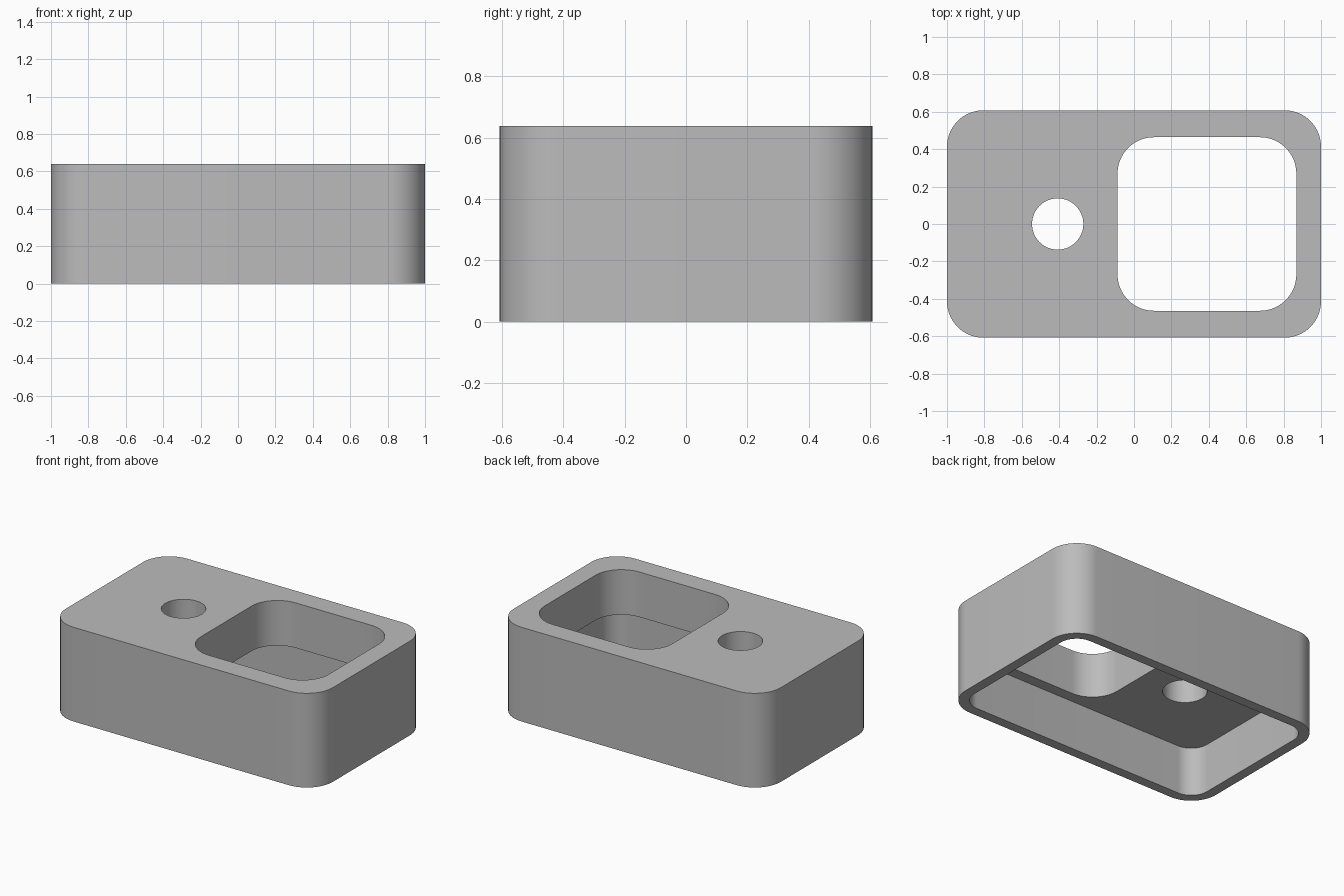
import bpy, bmesh
from math import radians, sin, cos, pi

cube = bpy.data.objects.get("Cube")
if cube:
    bpy.data.objects.remove(cube, do_unlink=True)

HALF_X, HALF_Y, HEIGHT = 1.0, 0.608, 0.638
CORNER, WALL, CEILING = 0.195, 0.068, 0.333

grey = bpy.data.materials.new("plain grey")
grey.use_nodes = True
colour = (0.5, 0.5, 0.5, 1)
grey.diffuse_color = colour
grey.node_tree.nodes["Principled BSDF"].inputs["Base Color"].default_value = colour


def rounded_prism(name, x, y, half_x, half_y, radius, bottom, top, steps=16):
    """Upright prism with a rounded rectangle outline."""
    bm = bmesh.new()
    ring = []
    for quarter, (sx, sy) in enumerate([(1, 1), (-1, 1), (-1, -1), (1, -1)]):
        for i in range(steps + 1):
            a = (quarter + i / steps) * pi / 2
            ring.append(bm.verts.new((x + sx * (half_x - radius) + radius * cos(a),
                                      y + sy * (half_y - radius) + radius * sin(a),
                                      bottom)))
    bmesh.ops.remove_doubles(bm, verts=ring, dist=1e-5)
    base = bm.faces.new([v for v in ring if v.is_valid])
    wall = bmesh.ops.extrude_face_region(bm, geom=[base], use_keep_orig=True)
    raised = [g for g in wall["geom"] if isinstance(g, bmesh.types.BMVert)]
    bmesh.ops.translate(bm, verts=raised, vec=(0, 0, top - bottom))
    bmesh.ops.recalc_face_normals(bm, faces=bm.faces)
    mesh = bpy.data.meshes.new(name)
    bm.to_mesh(mesh)
    bm.free()
    mesh.materials.append(grey)
    obj = bpy.data.objects.new(name, mesh)
    bpy.context.collection.objects.link(obj)
    return obj


# Solid block with rounded upright corners
body = rounded_prism("body", 0, 0, HALF_X, HALF_Y, CORNER, 0, HEIGHT)

# Hollow underside, rounded square opening and round hole
cutters = [
    rounded_prism("underside_cutter", 0, 0, HALF_X - WALL, HALF_Y - WALL,
                  CORNER - WALL, -0.1, CEILING),
    rounded_prism("opening_cutter", 0.39, 0, 0.478, 0.464, CORNER, 0.1, 1),
    rounded_prism("hole_cutter", -0.408, 0, 0.137, 0.137, 0.137, 0.1, 1),
]

bpy.context.view_layer.objects.active = body
for cutter in cutters:
    cutter.hide_render = True
    cut = body.modifiers.new(cutter.name, "BOOLEAN")
    cut.operation, cut.solver, cut.object = "DIFFERENCE", "EXACT", cutter
    bpy.ops.object.modifier_apply(modifier=cut.name)
    bpy.data.objects.remove(cutter, do_unlink=True)

# Smooth rounded walls with crisp rims
bpy.ops.object.select_all(action="DESELECT")
body.select_set(True)
bpy.ops.object.shade_smooth_by_angle(angle=radians(30))
